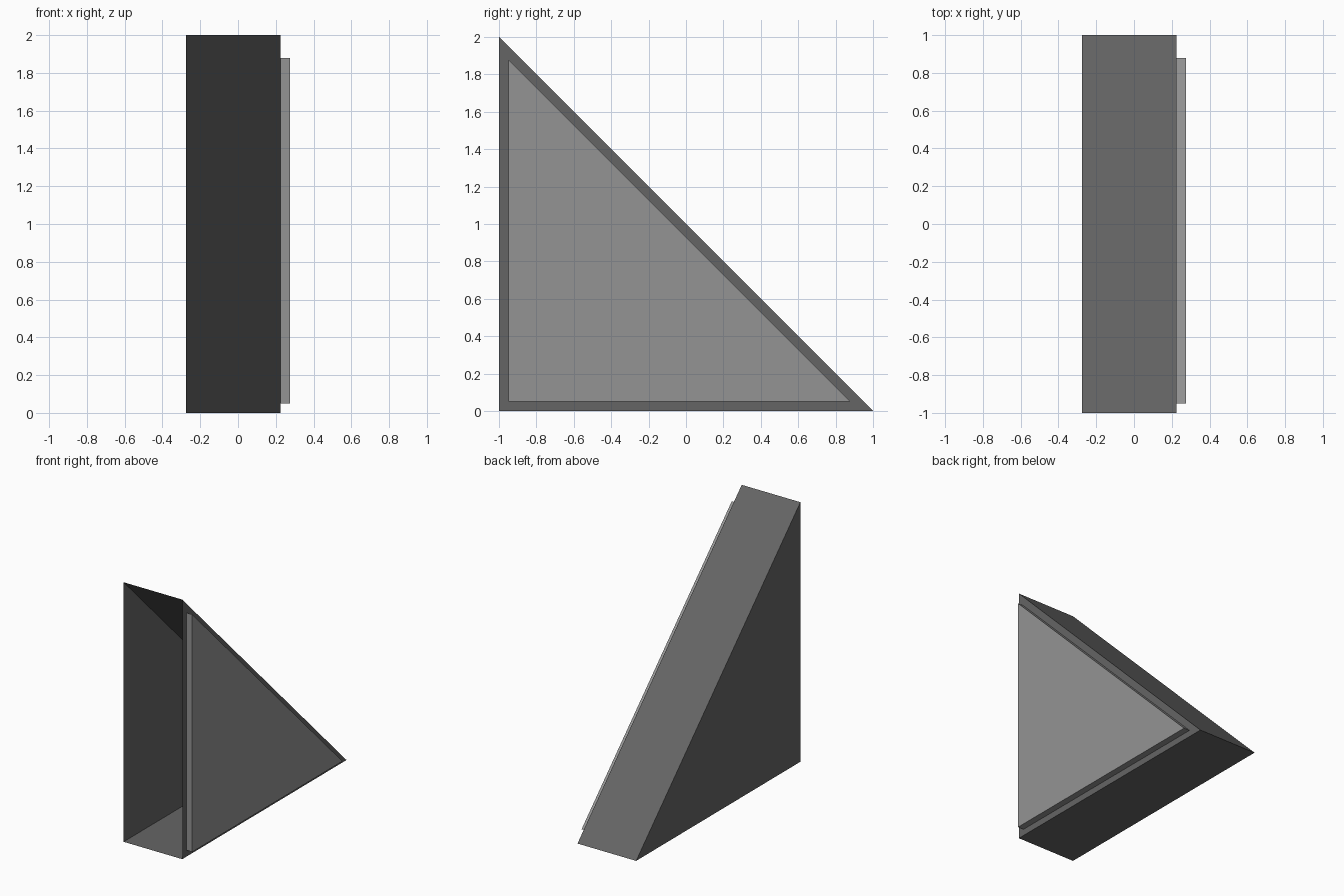
import bpy, bmesh

if "Cube" in bpy.data.objects:
    bpy.data.objects.remove(bpy.data.objects["Cube"])


def material(name, grey):
    m = bpy.data.materials.new(name)
    m.diffuse_color = (grey, grey, grey, 1)
    m.use_nodes = True
    m.node_tree.nodes["Principled BSDF"].inputs["Base Color"].default_value = m.diffuse_color
    return m


dark = material("dark grey", 0.13)
light = material("light grey", 0.295)

X_LEFT, X_RIGHT, X_PANEL = -0.275, 0.225, 0.275
INSET = 0.05
HYP = 1 - INSET * 2 ** 0.5          # y + z along the inset slope

outer = [(-1, 0), (1, 0), (-1, 2)]
inner = [(-1 + INSET, INSET), (HYP - INSET, INSET), (-1 + INSET, HYP + 1 - INSET)]


def ring(bm, x, profile):
    return [bm.verts.new((x, y, z)) for y, z in profile]


def bridge(bm, a, b, sides):
    for i in sides:
        j = (i + 1) % 3
        bm.faces.new((a[i], a[j], b[j], b[i]))


def finish(bm, name, mat):
    me = bpy.data.meshes.new(name)
    bm.to_mesh(me)
    bm.free()
    me.materials.append(mat)
    bpy.context.collection.objects.link(bpy.data.objects.new(name, me))


# wedge shell: left wall, floor and slope, front left open, rim on the right
bm = bmesh.new()
left = ring(bm, X_LEFT, outer)
right = ring(bm, X_RIGHT, outer)
rim = ring(bm, X_RIGHT, inner)
bm.faces.new(left[::-1])
bridge(bm, left, right, (0, 1))
bridge(bm, right, rim, (0, 1, 2))
finish(bm, "wedge_shell", dark)

# raised triangular panel on the right side
bm = bmesh.new()
base = ring(bm, X_RIGHT, inner)
top = ring(bm, X_PANEL, inner)
bridge(bm, base, top, (0, 1, 2))
bm.faces.new(top)
finish(bm, "side_panel", light)
